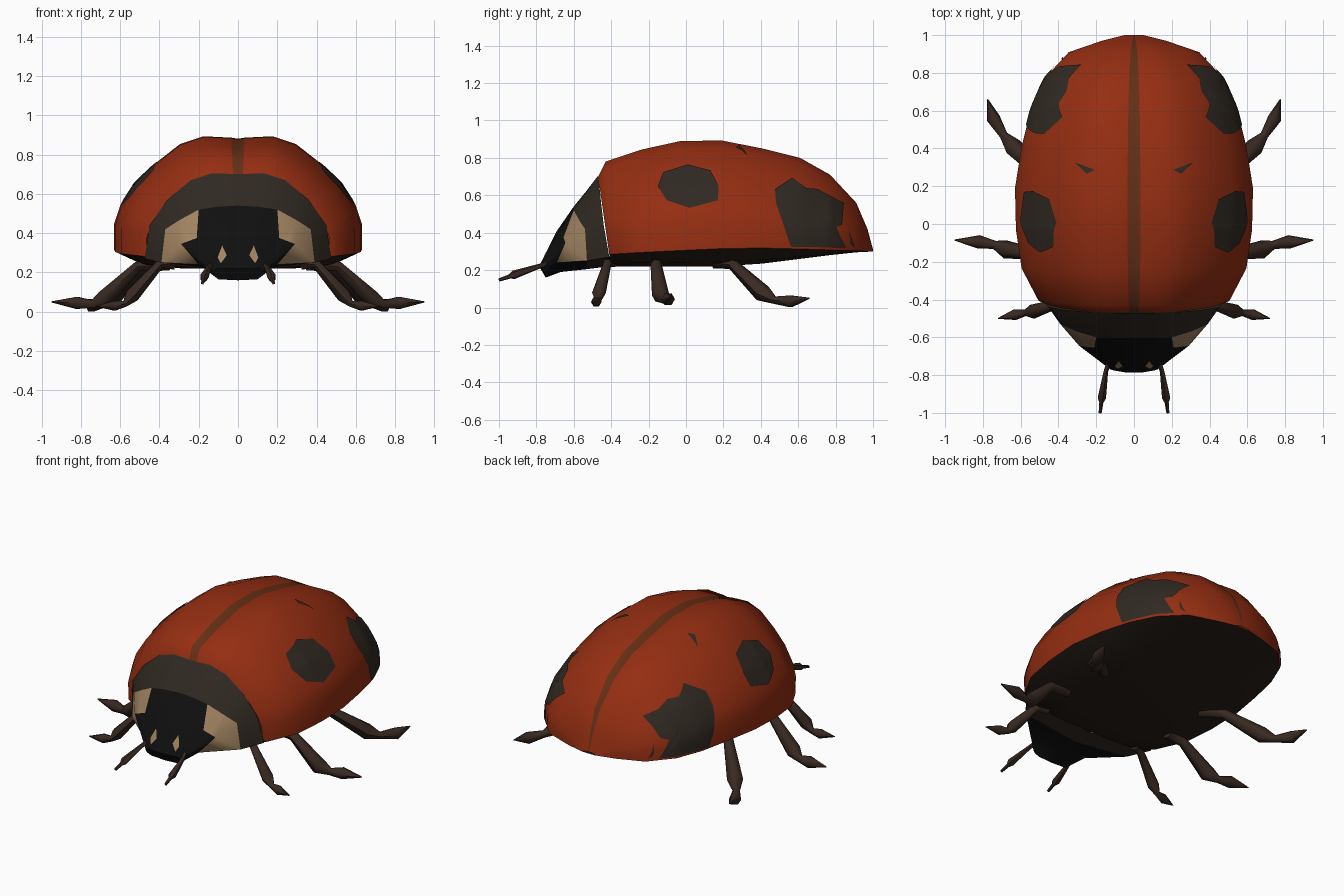
import bpy, bmesh, math
from mathutils import Vector
from mathutils.bvhtree import BVHTree

if "Cube" in bpy.data.objects:
    bpy.data.objects.remove(bpy.data.objects["Cube"])


def material(name, r, g, b):
    m = bpy.data.materials.new(name)
    m.diffuse_color = (r, g, b, 1)
    m.use_nodes = True
    m.node_tree.nodes["Principled BSDF"].inputs["Base Color"].default_value = m.diffuse_color
    return m


RED = material("red", 0.30, 0.027, 0.006)
SEAM = material("seam_brown", 0.13, 0.028, 0.007)
DARK = material("dark", 0.030, 0.022, 0.016)
BLACK = material("black", 0.005, 0.005, 0.005)
CREAM = material("cream", 0.36, 0.23, 0.12)
LEG = material("leg_brown", 0.04, 0.022, 0.016)
BELLY = material("belly_brown", 0.02, 0.013, 0.009)


def finish(bm, name, mats, angle=50):
    """Turn a right-hand half into an object, mirrored across x = 0."""
    me = bpy.data.meshes.new(name)
    bm.to_mesh(me)
    for m in mats:
        me.materials.append(m)
    me.shade_smooth()
    me.set_sharp_from_angle(angle=math.radians(angle))
    ob = bpy.data.objects.new(name, me)
    bpy.context.collection.objects.link(ob)
    mod = ob.modifiers.new("mirror", 'MIRROR')
    mod.use_clip = True
    mod.merge_threshold = 0.0005
    return ob


def loft(name, rings, mats, pick=lambda i, j: 0, closed=False, cap=True, angle=50):
    """Skin a list of rings; returns a ray-casting tree of the surface."""
    bm = bmesh.new()
    vs = [[bm.verts.new(p) for p in r] for r in rings]
    n = len(vs[0])
    for i in range(len(vs) - 1):
        for j in range(n if closed else n - 1):
            k = (j + 1) % n
            f = bm.faces.new((vs[i][j], vs[i][k], vs[i + 1][k], vs[i + 1][j]))
            f.material_index = pick(i, j)
    if cap:
        f = bm.faces.new(vs[-1])
        f.material_index = pick(len(vs) - 2, n - 2)
    if closed:
        bm.faces.new(vs[0])
    bmesh.ops.triangulate(bm, faces=bm.faces[:])
    bmesh.ops.recalc_face_normals(bm, faces=bm.faces[:])
    # open halves: make sure the faces look away from the body core
    if not closed:
        core = Vector((0, 0.0, 0.33))
        s = sum((f.calc_center_median() - core).dot(f.normal) * f.calc_area() for f in bm.faces)
        if s < 0:
            bmesh.ops.reverse_faces(bm, faces=bm.faces[:])
    tree = BVHTree.FromBMesh(bm)
    finish(bm, name, mats, angle)
    bm.free()
    return tree


def patch(name, poly, direction, tree, mat, lift=0.006):
    """Lay a flat outline onto a surface by casting it along a direction."""
    d = Vector(direction)
    bm = bmesh.new()
    bm.faces.new([bm.verts.new(p) for p in poly])
    bmesh.ops.triangulate(bm, faces=bm.faces[:])
    bmesh.ops.subdivide_edges(bm, edges=bm.edges[:], cuts=7, use_grid_fill=True)
    for v in bm.verts:
        hit, nor, _, _ = tree.ray_cast(v.co - d * 3, d)
        if hit is None:
            hit, nor, _, _ = tree.find_nearest(v.co)
        if nor.dot(d) > 0:
            nor = -nor
        v.co = hit + nor * lift
    bm.normal_update()
    if sum(f.normal.dot(d) for f in bm.faces) > 0:
        bmesh.ops.reverse_faces(bm, faces=bm.faces[:])
    finish(bm, name, [mat], 60)
    bm.free()


def limb(name, path, radii, mat, sides=6):
    """Tapered tube through a few joints."""
    pts = [Vector(p) for p in path]
    rings = []
    for i, (p, r) in enumerate(zip(pts, radii)):
        t = (pts[min(i + 1, len(pts) - 1)] - pts[max(i - 1, 0)]).normalized()
        a = t.cross(Vector((0, 0, 1))).normalized()
        b = t.cross(a)
        rings.append([p + (a * math.cos(u) + b * math.sin(u)) * r
                      for u in (math.tau * k / sides for k in range(sides))])
    loft(name, rings, [mat], closed=True, angle=60)


# wing cases: y, half width, top height, rim height, belly height, forward lean
STATIONS = [
    (-.47, .465, .70, .28, .225, .06), (-.43, .505, .78, .285, .22, .03),
    (-.235, .595, .845, .295, .22, 0), (-.03, .625, .89, .305, .22, 0),
    (.19, .63, .893, .315, .22, 0), (.41, .595, .85, .318, .235, 0),
    (.61, .545, .80, .313, .26, 0), (.77, .475, .71, .308, .28, 0),
    (.91, .345, .56, .304, .295, 0), (.97, .17, .42, .30, .298, 0),
    (1.0, .05, .31, .30, .299, 0)]
SECTION = [(0, .978), (.055, .988), (.28, 1), (.47, .93), (.67, .76),
           (.83, .59), (.955, .38), (1, .23), (1, 0)]
shell = loft("wing_cases",
             [[(w * a, y + lean * (1 - c), base + (top - base) * c) for a, c in SECTION]
              for y, w, top, base, _, lean in STATIONS],
             [RED, SEAM], lambda i, j: 1 if j == 0 else 0, cap=False)

# underside
loft("underside",
     [[(w, y + lean, base), (w * .78, y + lean, (base + bz * 3) / 4),
       (w * .45, y + lean, bz), (0, y + lean, bz)]
      for y, w, _, base, bz, lean in STATIONS], [BELLY], cap=False)

# neck shield and head
HEAD = [
    [(0, -.47, .70), (.13, -.47, .705), (.24, -.465, .67), (.36, -.455, .57),
     (.45, -.44, .44), (.475, -.41, .27), (0, -.41, .22)],
    [(0, -.60, .54), (.10, -.60, .535), (.20, -.60, .52), (.30, -.57, .465),
     (.37, -.54, .42), (.39, -.53, .25), (0, -.53, .205)],
    [(0, -.69, .41), (.10, -.68, .41), (.21, -.655, .375), (.25, -.65, .36),
     (.29, -.645, .345), (.20, -.69, .24), (0, -.67, .19)],
    [(0, -.785, .22), (.05, -.785, .22), (.11, -.775, .22), (.125, -.77, .205),
     (.125, -.76, .185), (.10, -.75, .165), (0, -.75, .16)]]


def head_colour(i, j):
    if i == 0:
        return 0
    return 2 if i == 1 and 2 <= j <= 4 else 1


head = loft("head_and_neck_shield", HEAD, [DARK, BLACK, CREAM], head_colour)

# eyes
patch("eyes", [(x, -1, z) for x, z in ((.08, .335), (.103, .275), (.087, .245), (.057, .285))],
      (0, 1, 0), head, CREAM, 0.004)

# spots
SIDE_SPOT = [(.01, .76), (.13, .73), (.175, .645), (.17, .57), (.02, .53),
             (-.10, .57), (-.15, .645), (-.12, .72)]
REAR_SPOT = [(.475, .63), (.565, .69), (.64, .635), (.655, .57), (.70, .63), (.84, .555),
             (.83, .44), (.77, .42), (.85, .32), (.56, .325), (.57, .49), (.48, .555)]
patch("side_spots", [(1, y, z) for y, z in SIDE_SPOT], (-1, 0, 0), shell, DARK)
patch("rear_spots", [(1, y, z) for y, z in REAR_SPOT], (-1, 0, 0), shell, DARK)
patch("tail_spots", [(1, .865, .41), (1, .90, .32), (1, .875, .345)], (-1, 0, 0), shell, DARK)
patch("back_spots", [(.205, .285, 1), (.31, .325, 1), (.25, .265, 1)], (0, 0, -1), shell, DARK)

# legs: hip, knee, shin, shin end, ankle, foot, claw
LEGS = {
    "front_legs": [(.33, -.39, .24), (.40, -.42, .24), (.54, -.465, .08), (.575, -.47, .04),
                   (.63, -.48, .03), (.72, -.50, .028)],
    "middle_legs": [(.38, -.15, .24), (.51, -.16, .23), (.68, -.135, .065), (.74, -.11, .04),
                    (.82, -.095, .045), (.95, -.085, .05)],
    "rear_legs": [(.36, .16, .24), (.48, .25, .23), (.64, .41, .075), (.69, .47, .04),
                  (.745, .56, .033), (.775, .66, .05)]}
for name, path in LEGS.items():
    s = .8 if name == "front_legs" else 1
    limb(name, path, [r * s for r in (.035, .03, .048, .022, .036, .003)], LEG)

# feelers
limb("feelers", [(.13, -.72, .245), (.15, -.78, .222), (.172, -.92, .175),
                 (.174, -.945, .165), (.18, -1.0, .147)],
     [.015, .013, .024, .012, .009], LEG, 5)
